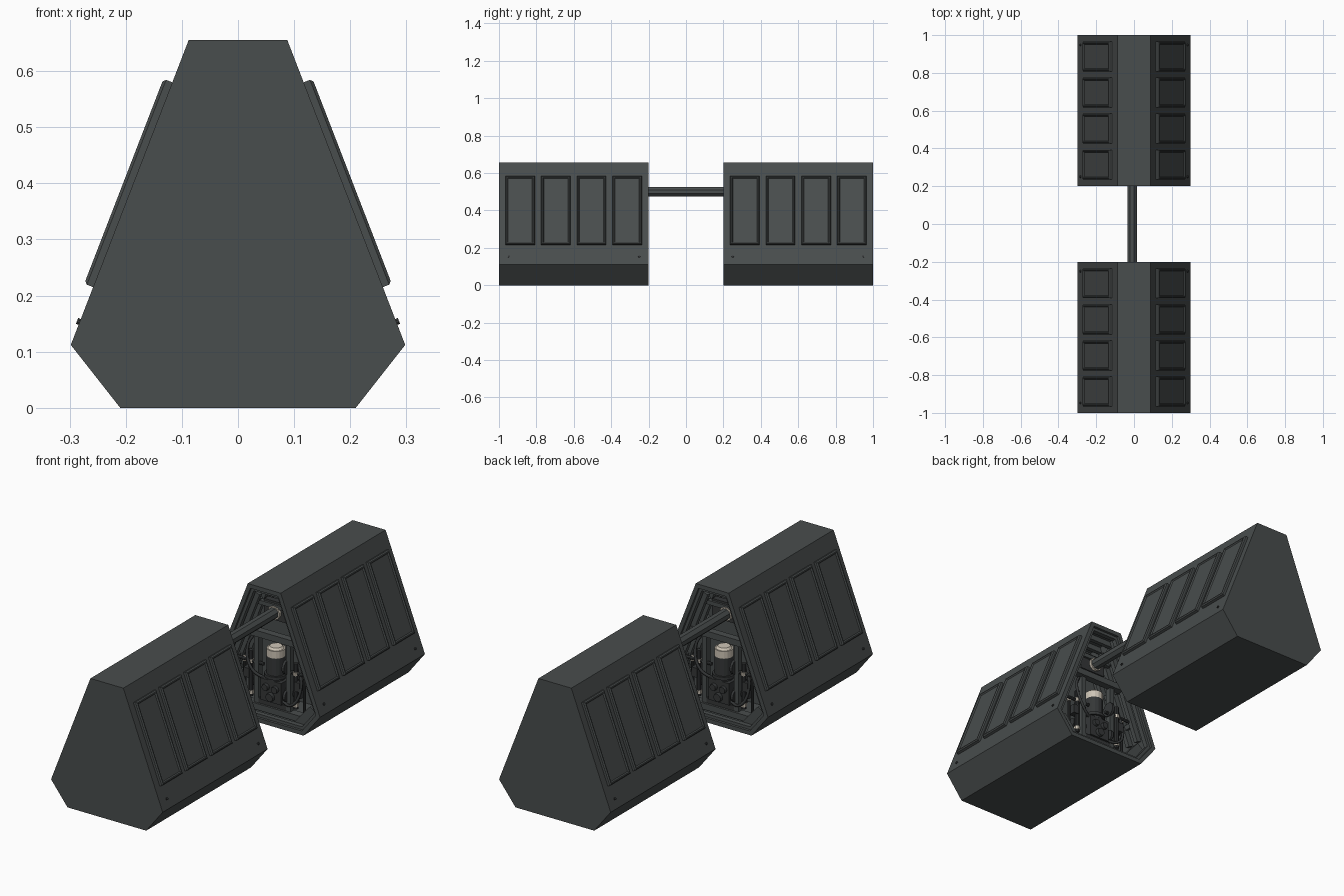
import bpy, bmesh, math
from mathutils import Vector, Matrix

if "Cube" in bpy.data.objects:
    bpy.data.objects.remove(bpy.data.objects["Cube"])


def material(name, col):
    m = bpy.data.materials.new(name)
    m.diffuse_color = (*col, 1)
    m.use_nodes = True
    m.node_tree.nodes["Principled BSDF"].inputs["Base Color"].default_value = m.diffuse_color
    return m


SHELL = material("slate grey", (0.066, 0.074, 0.074))
DARK = material("dark machine grey", (0.035, 0.038, 0.039))
CREAM = material("cream metal", (0.62, 0.56, 0.47))
BACK_TURN = Matrix.Rotation(math.pi, 4, 'Z')


def finish(bm, name, mat, both=True):
    """Make the object, plus its half-turn copy in the front housing."""
    bmesh.ops.recalc_face_normals(bm, faces=bm.faces)
    me = bpy.data.meshes.new(name)
    bm.to_mesh(me)
    bm.free()
    me.materials.append(mat)
    ob = bpy.data.objects.new(name, me)
    bpy.context.collection.objects.link(ob)
    if both:
        twin = bpy.data.objects.new(name + "_front", me.copy())
        twin.data.transform(BACK_TURN)
        bpy.context.collection.objects.link(twin)
    return ob


def loft(bm, loops):
    """Skin a list of equal loops and cap both ends."""
    rings = [[bm.verts.new(p) for p in lp] for lp in loops]
    for a, b in zip(rings, rings[1:]):
        for i in range(len(a)):
            j = (i + 1) % len(a)
            bm.faces.new((a[i], a[j], b[j], b[i]))
    bm.faces.new(rings[0])
    bm.faces.new(rings[-1])


def box(bm, x, y, z):
    loft(bm, [[(x[0], y[0], h), (x[1], y[0], h), (x[1], y[1], h), (x[0], y[1], h)] for h in z])


def tube(bm, a, b, r, n=12, r2=None):
    a, b = Vector(a), Vector(b)
    q = (b - a).to_track_quat('Z', 'Y')
    ring = [Vector((math.cos(2 * math.pi * (i + .5) / n), math.sin(2 * math.pi * (i + .5) / n), 0)) for i in range(n)]
    loft(bm, [[a + q @ (p * r) for p in ring], [b + q @ (p * (r2 or r)) for p in ring]])


# Housing profile, and its inward offset
PROFILE = [Vector(p) for p in ((-.21, 0), (.21, 0), (.298, .112), (.088, .655), (-.088, .655), (-.298, .112))]


def section(y, d=0.0):
    pts, n = [], len(PROFILE)
    for i in range(n):
        p = PROFILE[i]
        e1 = (p - PROFILE[i - 1]).normalized()
        e2 = (PROFILE[(i + 1) % n] - p).normalized()
        n1, n2 = Vector((-e1.y, e1.x)), Vector((-e2.y, e2.x))
        q = p + (n1 + n2) * (d / (1 + n1.dot(n2)))
        pts.append((q.x, y, q.y))
    return pts


# Housing shell: closed outer end, stepped rim and hollow inner end
bm = bmesh.new()
loft(bm, [section(1), section(.2), section(.2, .02), section(.212, .02), section(.212, .034),
          section(.235, .034), section(.235, .024), section(.44, .024)])
finish(bm, "housing", SHELL)

# Slanted wall frame: u along y, v up the slope, n outward
SLOPE = Vector((-.21, 0, .543)).normalized()
NORMAL = Vector((.543, 0, .21)).normalized()


def on_wall(side, y, s, h):
    p = Vector((.298, 0, .112)) + SLOPE * s + NORMAL * h
    return (p.x * side, y, p.z)


def slope_at(z):
    return (z - .112) / SLOPE.z


def wall_loop(side, y0, y1, s0, s1, h, d=0):
    return [on_wall(side, y, s, h) for y, s in ((y0 + d, s0 + d), (y1 - d, s0 + d), (y1 - d, s1 - d), (y0 + d, s1 - d))]


# Framed side panels, four per wall
PANEL = ((0, 0), (.012, 0), (.017, .005), (.017, .010), (.011, .014))
bm = bmesh.new()
for side in (1, -1):
    for k in range(4):
        y0 = .236 + .1907 * k
        loft(bm, [wall_loop(side, y0, y0 + .157, slope_at(.215), slope_at(.58), h, d) for h, d in PANEL])
finish(bm, "side_panels", SHELL)

# Bolts under the panels
bm = bmesh.new()
for side in (1, -1):
    for y in (.25, .947):
        s = slope_at(.153)
        tube(bm, on_wall(side, y, s, -.002), on_wall(side, y, s, .005), .006, 8)
finish(bm, "wall_bolts", DARK)

# Ribs on the inside of the slanted walls and along the roof
bm = bmesh.new()
for side in (1, -1):
    for y in (.25, .31, .38):
        loft(bm, [wall_loop(side, y, y + .022, .06, .53, h) for h in (-.023, -.05)])
    for s in (.14, .32, .46):
        loft(bm, [wall_loop(side, .25, .43, s, s + .022, h) for h in (-.023, -.042)])
    # lower corner gussets
    loft(bm, [[(side * .26, y, .10), (side * .19, y, .025), (side * .13, y, .025),
               (side * .15, y, .05), (side * .22, y, .13)] for y in (.235, .27)])
for y in (.26, .33, .40):
    box(bm, (-.085, .085), (y, y + .02), (.605, .632))
finish(bm, "inner_ribs", SHELL)

# Cross beams and uprights behind the opening
bm = bmesh.new()
box(bm, (-.16, .16), (.245, .28), (.385, .415))
box(bm, (-.10, .10), (.29, .32), (.52, .54))
box(bm, (-.20, .20), (.25, .29), (.03, .06))
for x in (-.085, .085):
    box(bm, (x - .012, x + .012), (.26, .29), (.05, .39))
finish(bm, "cross_frame", SHELL)

# Central pump body with bored face plate
bm = bmesh.new()
tube(bm, (0, .29, .19), (0, .29, .30), .042, 16)
tube(bm, (0, .29, .20), (0, .29, .215), .052, 16)
box(bm, (-.055, .055), (.25, .34), (.085, .19))
box(bm, (-.075, .075), (.26, .36), (.06, .085))
for x, z, r in ((-.024, .155, .018), (.026, .155, .018), (0, .112, .022)):
    tube(bm, (x, .255, z), (x, .236, z), r, 14, r * .85)
for side in (1, -1):
    tube(bm, (side * .055, .30, .14), (side * .13, .30, .14), .022, 12)
    tube(bm, (side * .12, .27, .08), (side * .12, .27, .30), .011, 10)
    tube(bm, (side * .05, .27, .25), (side * .20, .27, .25), .008, 8)
    tube(bm, (side * .16, .28, .06), (side * .16, .28, .24), .007, 8)
    box(bm, (side * .135 - .015, side * .135 + .015), (.255, .29), (.17, .215))
finish(bm, "pump_assembly", DARK)

# Pulley wheels beside the pump
bm = bmesh.new()
for z, r in ((.27, .035), (.13, .028)):
    tube(bm, (.068, .27, z), (.08, .27, z), r, 16)
finish(bm, "pulley_wheels", DARK)

# Cream cap and bright fittings
bm = bmesh.new()
tube(bm, (0, .29, .30), (0, .29, .335), .042, 16)
tube(bm, (0, .29, .335), (0, .29, .345), .036, 16, .028)
for side in (1, -1):
    for z in (.10, .25):
        tube(bm, (side * .12, .27, z - .008), (side * .12, .27, z + .008), .014, 8)
    tube(bm, (side * .16, .28, .235), (side * .16, .28, .255), .010, 8)
finish(bm, "pump_cap_and_fittings", CREAM)

# Hoses, swept along curved paths
for name, path in (("left_hose", [(-.04, .27, .18), (-.10, .25, .22), (-.13, .26, .32), (-.10, .28, .39)]),
                   ("right_hose", [(.04, .27, .10), (.11, .25, .10), (.15, .26, .17), (.13, .28, .30)])):
    cu = bpy.data.curves.new(name, 'CURVE')
    cu.dimensions = '3D'
    cu.bevel_depth = .007
    cu.bevel_resolution = 1
    cu.resolution_u = 6
    sp = cu.splines.new('BEZIER')
    sp.bezier_points.add(len(path) - 1)
    for bp, co in zip(sp.bezier_points, path):
        bp.co = co
        bp.handle_left_type = bp.handle_right_type = 'AUTO'
    cu.materials.append(DARK)
    for suffix, turn in (("", 0), ("_front", math.pi)):
        ob = bpy.data.objects.new(name + suffix, cu)
        ob.rotation_euler.z = turn
        bpy.context.collection.objects.link(ob)

# Connecting shaft with end collars
bm = bmesh.new()
tube(bm, (-.01, -.30, .5), (-.01, .30, .5), .027, 8)
finish(bm, "connecting_shaft", SHELL, False)
bm = bmesh.new()
for s in (1, -1):
    tube(bm, (-.01, s * .285, .5), (-.01, s * .298, .5), .032, 12)
finish(bm, "shaft_collars", CREAM, False)
bm = bmesh.new()
box(bm, (-.07, .07), (.30, .33), (.46, .55))
finish(bm, "shaft_bearing", DARK)
